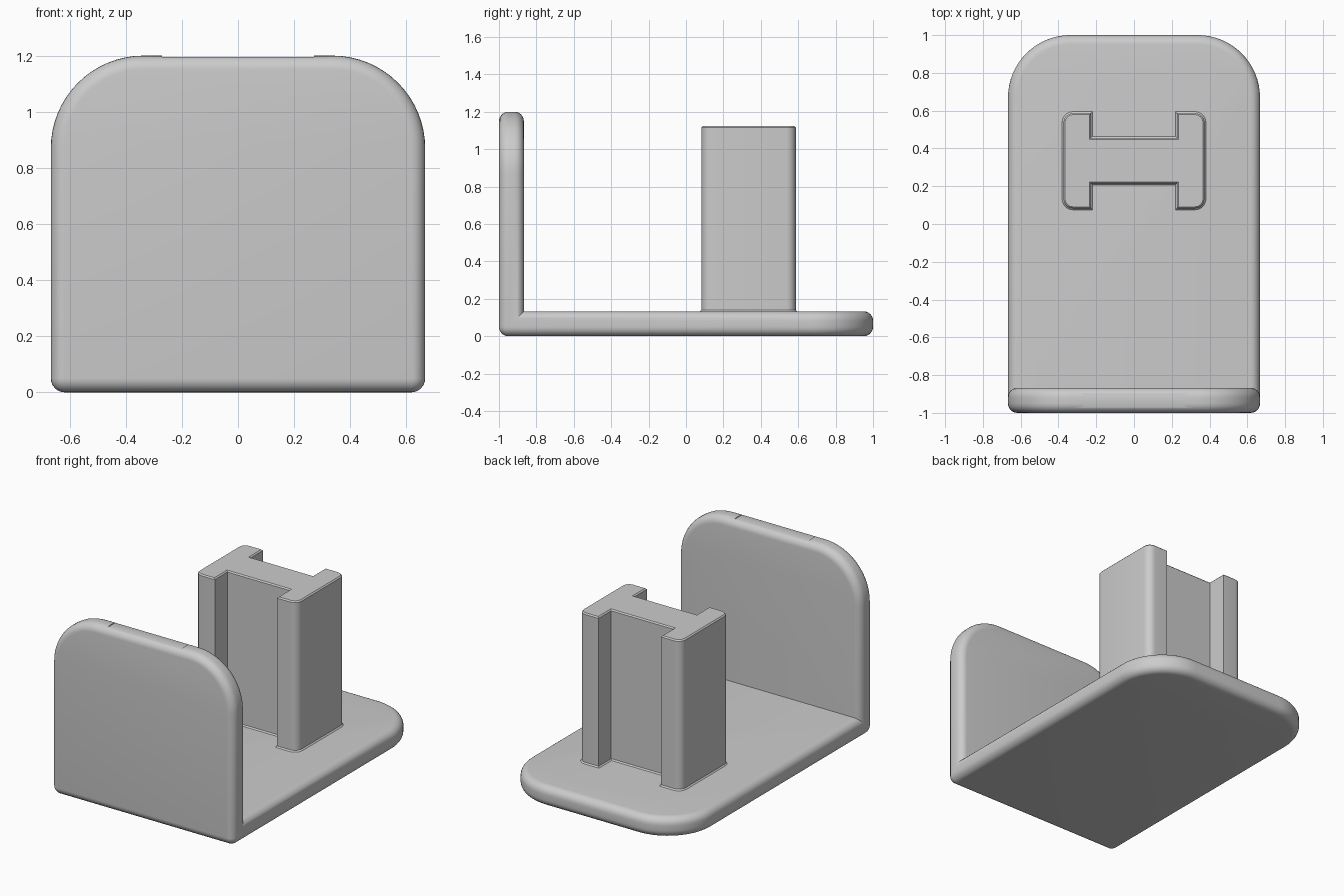
import bpy, bmesh
from math import sin, cos, pi, radians
from mathutils import Vector

W, T, EDGE, CORNER = 0.667, 0.133, 0.05, 0.33   # half width, thickness, rim, corner

if "Cube" in bpy.data.objects:
    bpy.data.objects.remove(bpy.data.objects["Cube"])

grey = bpy.data.materials.new("plain grey")
grey.use_nodes = True
grey.diffuse_color = (0.6, 0.6, 0.6, 1)
grey.node_tree.nodes["Principled BSDF"].inputs["Base Color"].default_value = (0.6, 0.6, 0.6, 1)


def arc(cx, cy, r, start, end, n):
    return [(cx + r * cos(start + (end - start) * i / n),
             cy + r * sin(start + (end - start) * i / n)) for i in range(n + 1)]


def loft(bm, rings):
    """Bridge rings of equal point count and cap both ends."""
    loops = [[bm.verts.new(p) for p in ring] for ring in rings]
    n = len(loops[0])
    for a, b in zip(loops, loops[1:]):
        for i in range(n):
            bm.faces.new((a[i], a[(i + 1) % n], b[(i + 1) % n], b[i]))
    bm.faces.new(loops[0])
    bm.faces.new(loops[-1])


def finish(bm, name):
    bmesh.ops.recalc_face_normals(bm, faces=bm.faces)
    mesh = bpy.data.meshes.new(name)
    bm.to_mesh(mesh)
    bm.free()
    mesh.materials.append(grey)
    obj = bpy.data.objects.new(name, mesh)
    bpy.context.collection.objects.link(obj)
    return obj


def smooth(obj):
    bpy.ops.object.select_all(action="DESELECT")
    obj.select_set(True)
    bpy.context.view_layer.objects.active = obj
    bpy.ops.object.shade_smooth_by_angle(angle=radians(30))


def plate_outline(length, inset):
    """Outline with small corners at the joint and large ones at the free end."""
    small, big = max(EDGE - inset, 0), CORNER - inset
    right = (arc(W - EDGE, EDGE, small, -pi / 2, 0, 6)
             + arc(W - CORNER, length - CORNER, big, 0, pi / 2, 16))
    return right + [(-x, v) for x, v in reversed(right)]


def mitred_plate(bm, length, place):
    """Rounded plate, mitred at 45 degrees along the joint, then placed."""
    part = bmesh.new()
    angles = [i * pi / 12 for i in range(7)]
    levels = [(EDGE * (1 - sin(a)), EDGE * (1 - cos(a))) for a in angles]
    levels = levels[::-1] + [(i, T - w) for i, w in levels]
    levels = [(i, w) for i, w in levels]
    # inset is largest at the two outer faces
    rings = [[(x, v, w) for x, v in plate_outline(length, i)] for i, w in
             [(EDGE * (1 - sin(a)), EDGE * (1 - cos(a))) for a in angles]
             + [(EDGE * (1 - sin(a)), T - EDGE * (1 - cos(a))) for a in reversed(angles)]]
    loft(part, rings)
    bmesh.ops.remove_doubles(part, verts=part.verts, dist=1e-5)
    bmesh.ops.bisect_plane(part, geom=part.verts[:] + part.edges[:] + part.faces[:],
                           dist=1e-5, plane_co=(0, 0, 0), plane_no=(0, -1, 1),
                           clear_outer=True)
    for vert in part.verts:
        vert.co = place(vert.co)
    temp = bpy.data.meshes.new("temp")
    part.to_mesh(temp)
    part.free()
    bm.from_mesh(temp)
    bpy.data.meshes.remove(temp)


# Base and upright panel, welded along the mitre
bm = bmesh.new()
mitred_plate(bm, 2.0, lambda p: Vector((p.x, p.y - 1, p.z)))
mitred_plate(bm, 1.2, lambda p: Vector((p.x, p.z - 1, p.y)))
bmesh.ops.remove_doubles(bm, verts=bm.verts, dist=1e-4)
body = finish(bm, "base_and_panel")

# Shallow flat cut in the top edge of the panel
bm = bmesh.new()
bmesh.ops.create_cube(bm, size=1)
bmesh.ops.scale(bm, vec=(0.54, 0.3, 0.1), verts=bm.verts)
bmesh.ops.translate(bm, vec=(0, -0.93, 1.245), verts=bm.verts)
cutter = finish(bm, "flat_cutter")
cutter.hide_render = True
cut = body.modifiers.new("flat cut", "BOOLEAN")
cut.operation, cut.solver, cut.object = "DIFFERENCE", "EXACT", cutter
bpy.context.view_layer.objects.active = body
bpy.ops.object.modifier_apply(modifier=cut.name)
bpy.data.objects.remove(cutter)
smooth(body)


def post_outline(grow):
    """H section: two flanges with rounded outer corners and a web between."""
    fx, fy, inner, web, r = 0.373, 0.252, 0.228, 0.12, 0.05
    q = [(inner - grow, web + grow), (inner - grow, fy + grow)]
    q += arc(fx - r, fy - r, r + grow, pi / 2, 0, 6)
    back = q[::-1]
    return (q + [(x, -y) for x, y in back]
            + [(-x, -y) for x, y in q] + [(-x, y) for x, y in back])


# Post with a slight flare at the foot and an eased top edge
E = 0.008
bm = bmesh.new()
loft(bm, [[(x, y + 0.335, z) for x, y in post_outline(g)] for g, z in
          [(E, T - 0.01), (E, T), (0, T + E), (0, 1.125 - E), (-E, 1.125)]])
smooth(finish(bm, "post"))
